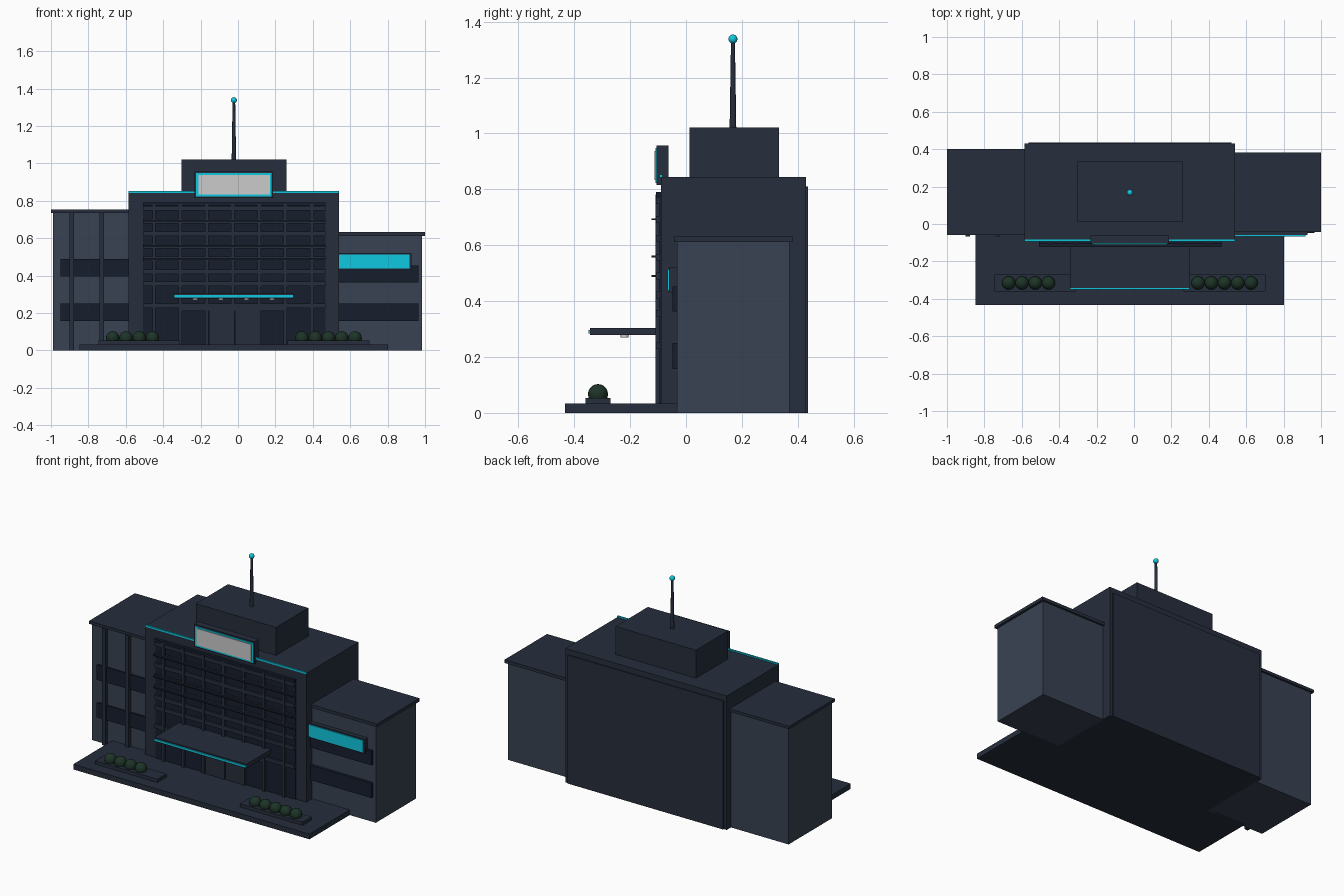
import bpy, math

def material(name, rgb):
    m = bpy.data.materials.new(name)
    m.diffuse_color = (*rgb, 1)
    return m

SLATE = material("slate", (0.019, 0.027, 0.045))
WALL = material("wall", (0.040, 0.055, 0.085))
GLASS = material("glass", (0.008, 0.013, 0.026))
CYAN = material("cyan", (0.005, 0.58, 0.75))
GREEN = material("green", (0.012, 0.034, 0.020))

def finish(name, mat):
    o = bpy.context.object
    o.name = name
    if mat:
        o.data.materials.append(mat)
    return o

def box(name, x, y, z, mat=SLATE):
    """Box from (min, max) ranges on each axis."""
    r = (x, y, z)
    bpy.ops.mesh.primitive_cube_add(size=1, location=[(a + b) / 2 for a, b in r])
    o = bpy.context.object
    o.scale = [b - a for a, b in r]
    bpy.ops.object.transform_apply(location=False, rotation=False, scale=True)
    return finish(name, mat)

def ball(name, loc, r, mat):
    bpy.ops.mesh.primitive_uv_sphere_add(segments=16, ring_count=10, radius=r, location=loc)
    bpy.ops.object.shade_smooth()
    return finish(name, mat)

# Central block, rear panel and penthouse
box("main_block", (-0.585, 0.54), (-0.09, 0.43), (0, 0.845))
box("rear_panel", (-0.565, 0.52), (0.42, 0.437), (0, 0.81))
box("penthouse", (-0.303, 0.258), (0.012, 0.333), (0.84, 1.022))
box("roof_light_strip", (-0.585, 0.54), (-0.094, -0.084), (0.842, 0.853), CYAN)

# Antenna
bpy.ops.mesh.primitive_cone_add(vertices=12, radius1=0.012, radius2=0.007, depth=0.32,
                                location=(-0.022, 0.168, 1.175))
bpy.ops.object.shade_smooth_by_angle(angle=math.radians(40))
finish("antenna_mast", SLATE)
ball("antenna_beacon", (-0.022, 0.168, 1.338), 0.016, CYAN)

# Side wings with overhanging roof slabs
box("left_wing", (-0.988, -0.58), (-0.045, 0.388), (0, 0.738), WALL)
box("left_wing_roof", (-1.0, -0.58), (-0.058, 0.40), (0.735, 0.753))
box("right_wing", (0.535, 0.985), (-0.032, 0.37), (0, 0.615), WALL)
box("right_wing_roof", (0.535, 1.0), (-0.043, 0.382), (0.612, 0.632))

# Window bands on the wings
for z in ((0.395, 0.49), (0.157, 0.25)):
    box("left_window_band", (-0.948, -0.58), (-0.055, -0.04), z, GLASS)
for z in ((0.363, 0.453), (0.157, 0.25)):
    box("right_window_band", (0.535, 0.965), (-0.048, -0.028), z, GLASS)

# Vertical fins on the left wing
for x in (-0.89, -0.728):
    box("left_wing_fin", (x - 0.012, x + 0.012), (-0.068, -0.04), (0, 0.738))

# Lit panel on the right wing
box("side_panel_frame", (0.535, 0.928), (-0.06, -0.03), (0.43, 0.522))
box("side_panel_light", (0.535, 0.918), (-0.066, -0.055), (0.438, 0.514), CYAN)

# Curtain wall with mullions, transoms and sun louvres
box("curtain_glass", (-0.508, 0.467), (-0.095, -0.08), (0.03, 0.785), GLASS)
for i in range(7):
    x = -0.449 + i * 0.1405
    box("mullion", (x - 0.009, x + 0.009), (-0.11, -0.085), (0.03, 0.782))
for z in (0.76, 0.692, 0.625, 0.557, 0.49, 0.422, 0.357, 0.24):
    box("transom", (-0.508, 0.467), (-0.107, -0.085), (z - 0.012, z + 0.012))
for z in (0.693, 0.56, 0.49):
    box("sun_louvre", (-0.508, 0.467), (-0.124, -0.1), (z - 0.003, z + 0.003), GLASS)
box("curtain_head", (-0.508, 0.467), (-0.108, -0.085), (0.775, 0.79), GLASS)

# Entrance doors
for x in (-0.155, -0.015):
    box("entrance_door", (x, x + 0.125), (-0.105, -0.085), (0.03, 0.215))
box("door_lintel", (-0.31, 0.26), (-0.108, -0.085), (0.212, 0.23))

# Canopy with edge strip and downlights
box("canopy", (-0.342, 0.298), (-0.343, -0.085), (0.278, 0.304))
box("canopy_light_strip", (-0.342, 0.298), (-0.349, -0.338), (0.284, 0.296), CYAN)
for i in range(4):
    bpy.ops.mesh.primitive_cylinder_add(vertices=16, radius=0.014, depth=0.01,
                                        location=(-0.228 + i * 0.137, -0.22, 0.275))
    finish("canopy_downlight", None)

# Rooftop display board
box("display_case", (-0.233, 0.188), (-0.105, -0.062), (0.815, 0.957))
box("display_border", (-0.224, 0.18), (-0.109, -0.1), (0.823, 0.948), CYAN)
box("display_screen", (-0.21, 0.17), (-0.113, -0.105), (0.833, 0.938), None)

# Plaza, planters and bushes
box("plaza", (-0.847, 0.802), (-0.433, -0.02), (0, 0.033))
for x0, x1, first, count in ((-0.745, -0.31, -0.67, 4), (0.265, 0.703, 0.342, 5)):
    box("planter", (x0, x1), (-0.36, -0.27), (0.03, 0.054))
    for i in range(count):
        ball("bush", (first + i * 0.071, -0.315, 0.067), 0.036, GREEN)
